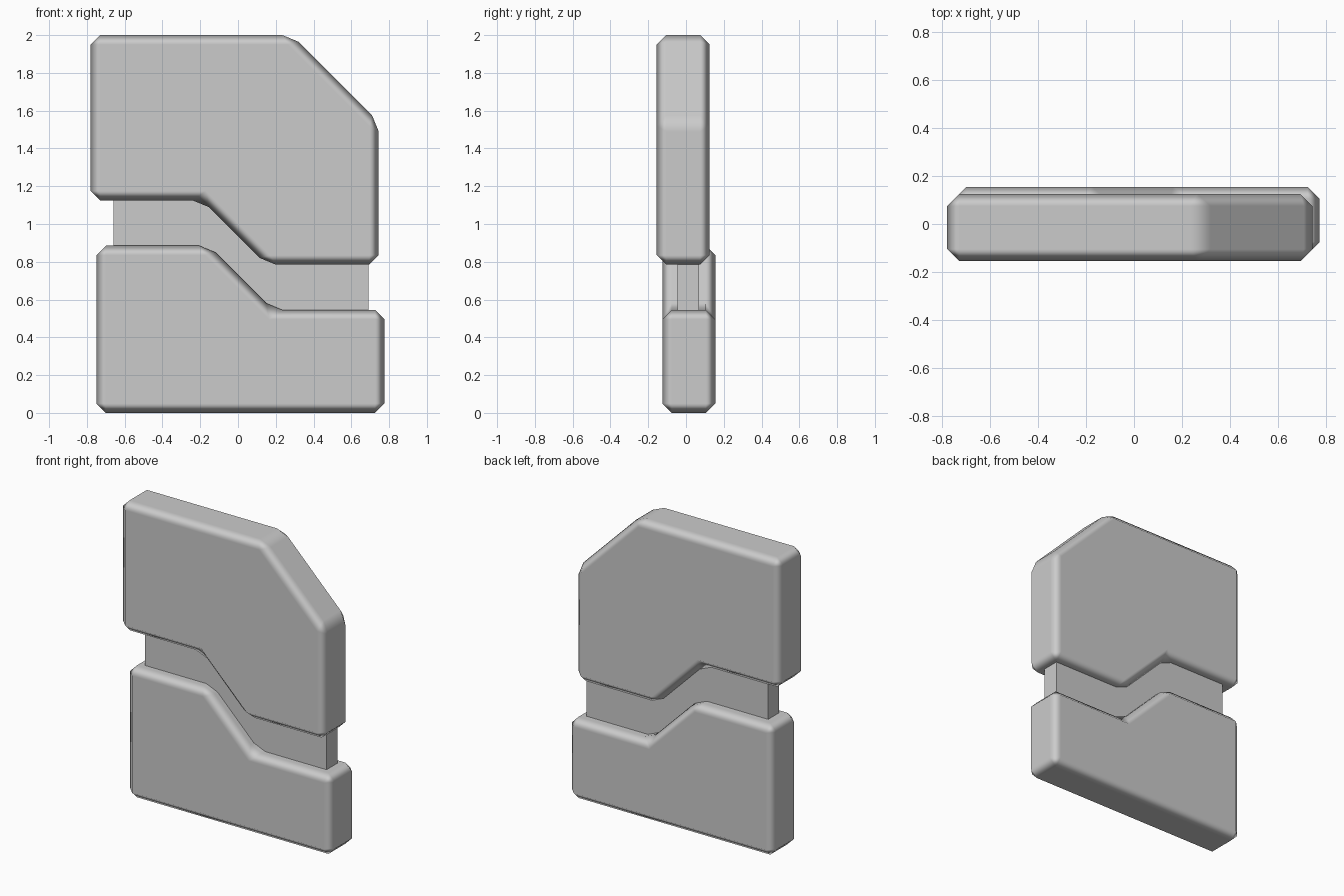
import bpy
import bmesh

cube = bpy.data.objects.get("Cube")
if cube:
    bpy.data.objects.remove(cube, do_unlink=True)

GREY = (0.6, 0.6, 0.6, 1.0)
grey = bpy.data.materials.new("plain_grey")
grey.use_nodes = True
grey.diffuse_color = GREY
grey.node_tree.nodes["Principled BSDF"].inputs["Base Color"].default_value = GREY


def slab(name, outline, y_front, y_back, bevel=0.0):
    """Extrude an x-z outline along y, with an optional soft chamfer."""
    bm = bmesh.new()
    face = bm.faces.new([bm.verts.new((x, y_front, z)) for x, z in outline])
    grown = bmesh.ops.extrude_face_region(bm, geom=[face])["geom"]
    moved = [v for v in grown if isinstance(v, bmesh.types.BMVert)]
    bmesh.ops.translate(bm, verts=moved, vec=(0, y_back - y_front, 0))
    bmesh.ops.recalc_face_normals(bm, faces=bm.faces)
    mesh = bpy.data.meshes.new(name)
    bm.to_mesh(mesh)
    bm.free()
    mesh.materials.append(grey)
    obj = bpy.data.objects.new(name, mesh)
    bpy.context.collection.objects.link(obj)
    if bevel:
        mesh.shade_smooth()
        mod = obj.modifiers.new("chamfer", "BEVEL")
        mod.width = bevel
        mod.segments = 1
        mod.limit_method = "ANGLE"
        mod.harden_normals = True
    return obj


# Upper block: clipped top corner, stepped underside
slab("upper_block",
     [(-0.78, 1.125), (-0.19, 1.125), (0.15, 0.785), (0.745, 0.785),
      (0.745, 1.54), (0.285, 2.0), (-0.78, 2.0)],
     -0.155, 0.125, 0.05)

# Lower block: stepped top that follows the upper block
slab("lower_block",
     [(-0.75, 0.0), (0.775, 0.0), (0.775, 0.545), (0.185, 0.545),
      (-0.155, 0.885), (-0.75, 0.885)],
     -0.125, 0.155, 0.05)

# Thin core joining the two blocks
slab("core", [(-0.66, 0.3), (0.69, 0.3), (0.69, 1.4), (-0.66, 1.4)],
     -0.045, 0.07)
